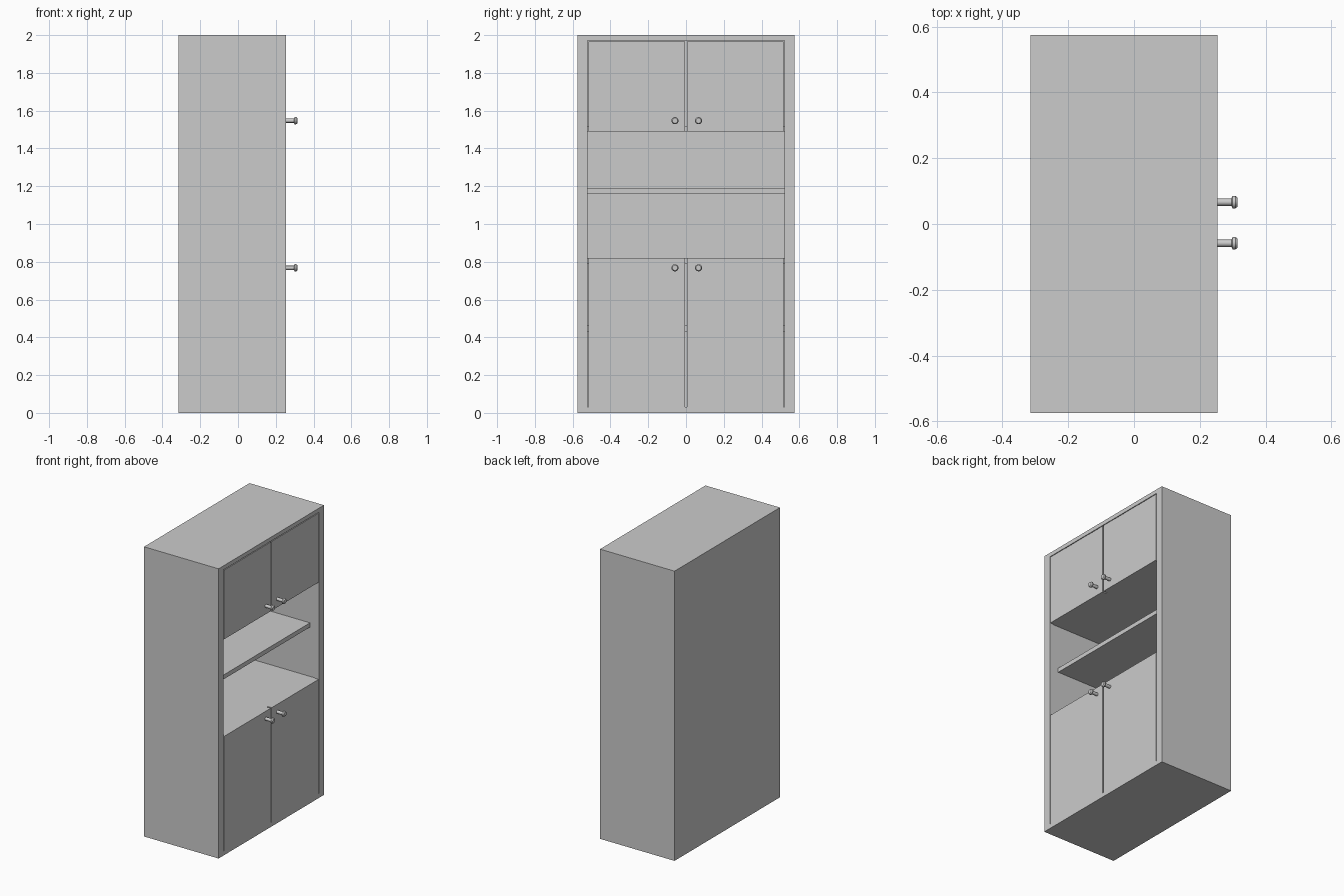
import bpy, bmesh, math
from mathutils import Vector

if "Cube" in bpy.data.objects:
    bpy.data.objects.remove(bpy.data.objects["Cube"])

XB, XF = -0.315, 0.254     # back and front of the cabinet body
IW = 0.521                 # half width of the opening
XI = XB + 0.03             # inner face of the back panel
GAP = 0.005


def finish(name, bm):
    bmesh.ops.recalc_face_normals(bm, faces=bm.faces)
    mesh = bpy.data.meshes.new(name)
    bm.to_mesh(mesh)
    bm.free()
    ob = bpy.data.objects.new(name, mesh)
    bpy.context.collection.objects.link(ob)
    return ob


def box_mesh(lo, hi):
    bm = bmesh.new()
    for v in bmesh.ops.create_cube(bm, size=1)["verts"]:
        v.co = Vector([lo[i] + (v.co[i] + 0.5) * (hi[i] - lo[i]) for i in range(3)])
    bm.normal_update()
    return bm


def box(name, lo, hi):
    return finish(name, box_mesh(lo, hi))


# Carcass: front face inset to the opening, then pushed in to the back panel
bm = box_mesh((XB, -0.575, 0), (XF, 0.575, 2))
front = max(bm.faces, key=lambda f: f.calc_center_median().x)
bmesh.ops.inset_individual(bm, faces=[front], thickness=0.03)
for v in front.verts:
    v.co = (XF, math.copysign(IW, v.co.y), 0.03 if v.co.z < 1 else 1.972)
pocket = bmesh.ops.extrude_discrete_faces(bm, faces=[front])["faces"][0]
for v in pocket.verts:
    v.co.x = XI
finish("carcass", bm)

# Boards across the inside: name, underside height, front edge
XD = XF - 0.03
for name, z, edge in (("lower_inner_shelf", 0.432, 0.185),
                      ("counter_board", 0.79, XD),
                      ("open_shelf", 1.16, 0.185),
                      ("upper_cabinet_floor", 1.49, XD)):
    box(name, (XI, -IW, z), (edge, IW, z + 0.03))


# Knob: lathed stem and chamfered head pointing along +x
def knob(name, y, z, n=16):
    profile = [(XF, 0.011), (0.296, 0.011), (0.300, 0.019), (0.308, 0.019), (0.315, 0.014)]
    bm = bmesh.new()
    rings = [[bm.verts.new((x, y + r * math.cos(2 * math.pi * i / n),
                            z + r * math.sin(2 * math.pi * i / n))) for i in range(n)]
             for x, r in profile]
    for a, b in zip(rings, rings[1:]):
        for i in range(n):
            j = (i + 1) % n
            bm.faces.new((a[i], a[j], b[j], b[i]))
    bm.faces.new(rings[0][::-1])
    bm.faces.new(rings[-1])
    ob = finish(name, bm)
    bpy.ops.object.select_all(action='DESELECT')
    bpy.context.view_layer.objects.active = ob
    ob.select_set(True)
    bpy.ops.object.shade_smooth_by_angle(angle=math.radians(30))


# Flush doors in mirrored pairs, each with a knob
for level, z0, z1, zk in (("lower", 0.03, 0.82, 0.768), ("upper", 1.49, 1.972 - GAP, 1.547)):
    for side, s in (("left", -1), ("right", 1)):
        ys = sorted((s * GAP, s * (IW - GAP)))
        box(f"{level}_{side}_door", (XD, ys[0], z0), (XF, ys[1], z1))
        knob(f"{level}_{side}_knob", s * 0.0625 + 0.004, zk)
